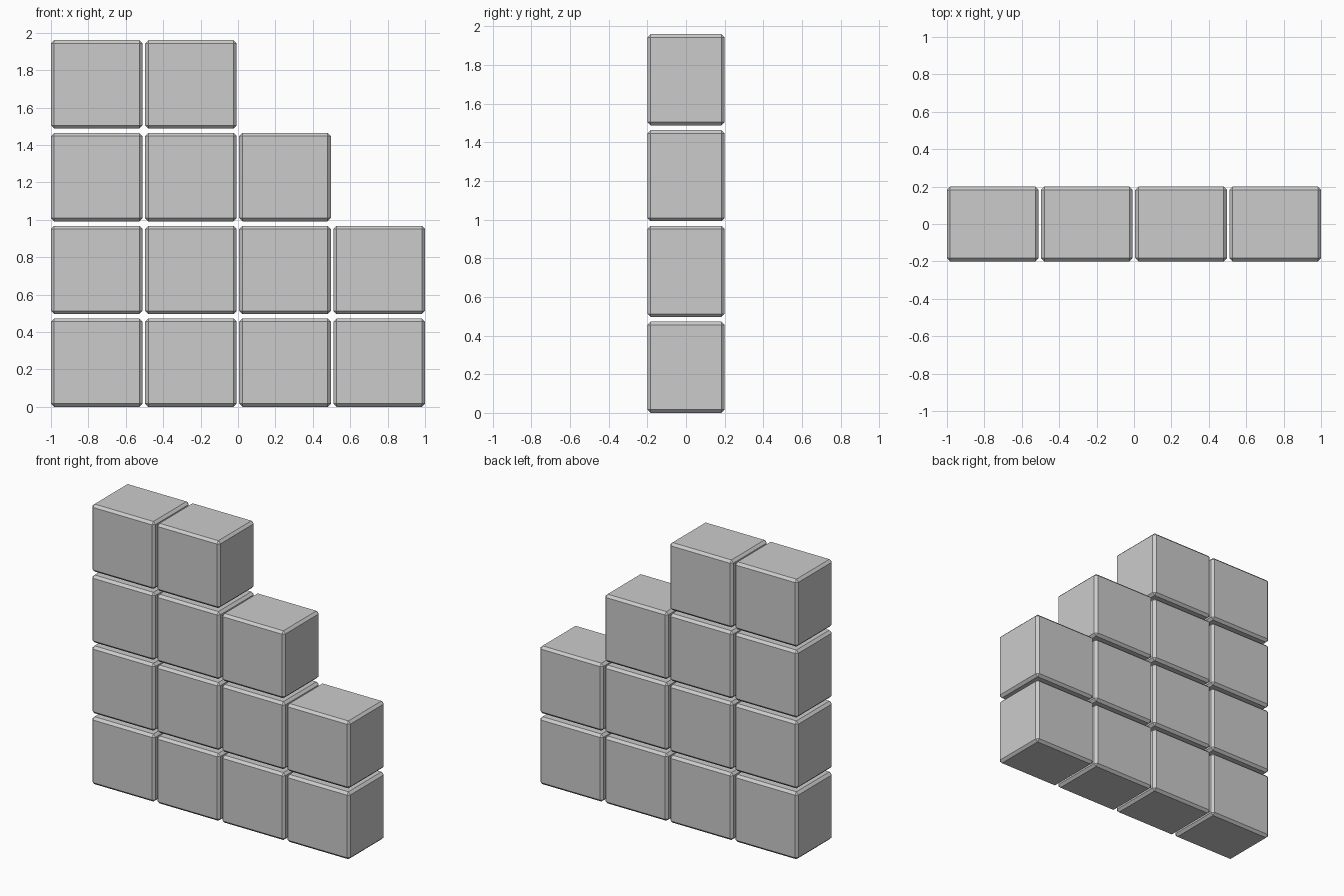
import bpy

if "Cube" in bpy.data.objects:
    bpy.data.objects.remove(bpy.data.objects["Cube"])

W, D, H = 0.49, 0.40, 0.472      # block size
PX, PZ = 0.5033, 0.496           # column and row spacing
ROWS = [4, 4, 3, 2]              # blocks per row, bottom to top


def block(name, x, z):
    bpy.ops.mesh.primitive_cube_add(size=1, location=(x, 0, z))
    ob = bpy.context.object
    ob.name = name
    ob.scale = (W, D, H)
    bpy.ops.object.transform_apply(location=False, rotation=False, scale=True)
    # narrow flat chamfer on every edge
    bev = ob.modifiers.new("chamfer", 'BEVEL')
    bev.width = 0.017
    bev.segments = 1
    bev.limit_method = 'NONE'


# stepped wall, stacked from the left side
for r, count in enumerate(ROWS):
    for c in range(count):
        block(f"wall_block_row{r + 1}_col{c + 1}", -1 + W / 2 + c * PX, H / 2 + r * PZ)
